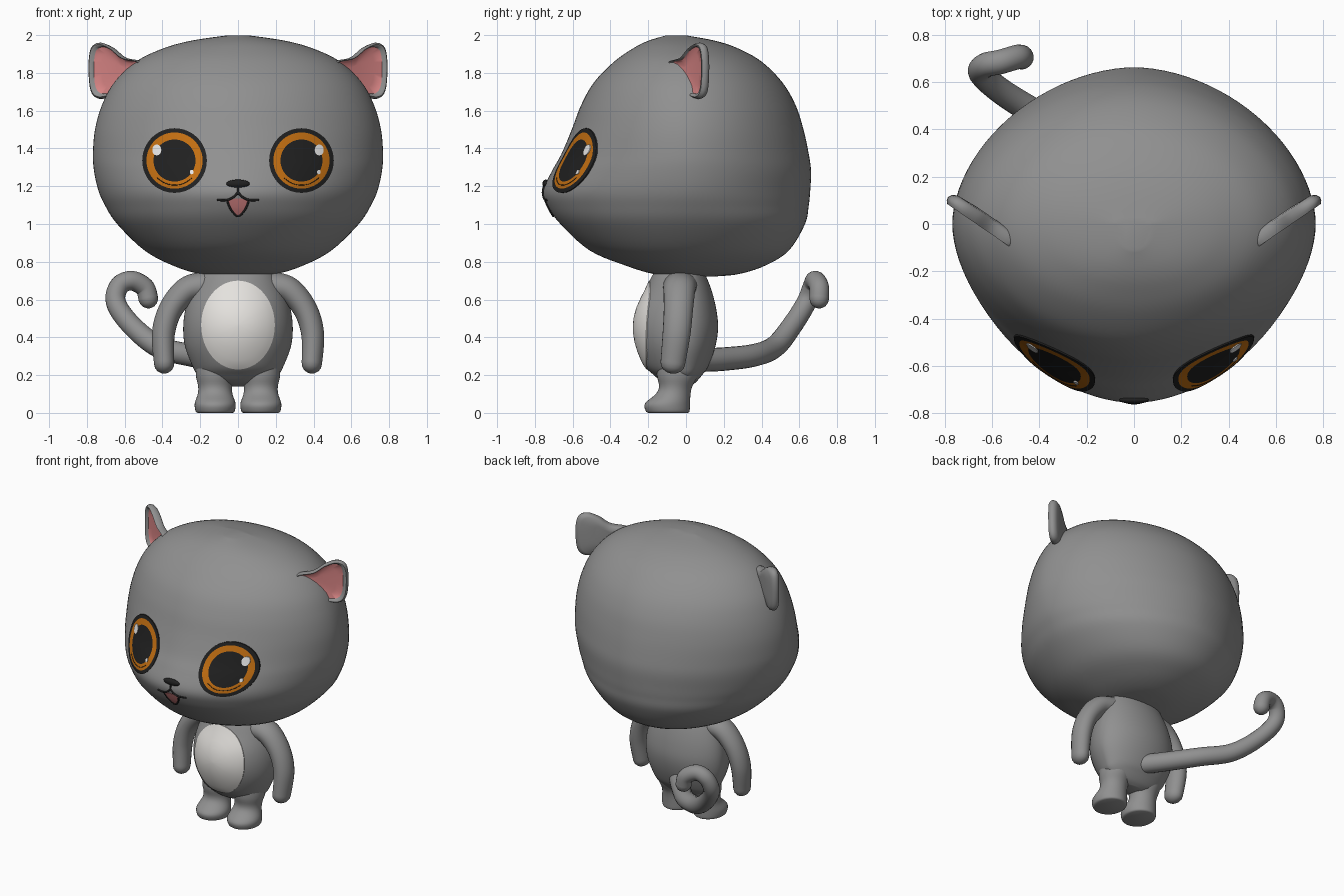
import bpy, bmesh, math
from mathutils import Vector

cube = bpy.data.objects.get("Cube")
if cube:
    bpy.data.objects.remove(cube)


def material(name, r, g, b):
    m = bpy.data.materials.new(name)
    m.use_nodes = True
    m.diffuse_color = (r, g, b, 1)
    node = next(n for n in m.node_tree.nodes if n.type == 'BSDF_PRINCIPLED')
    node.inputs["Base Color"].default_value = (r, g, b, 1)
    node.inputs["Roughness"].default_value = 0.7
    return m


GREY = material("fur grey", 0.28, 0.28, 0.28)
WHITE = material("belly white", 0.78, 0.76, 0.73)
SHINE = material("eye shine white", 0.8, 0.8, 0.8)
BLACK = material("soft black", 0.015, 0.015, 0.015)
ORANGE = material("iris orange", 0.55, 0.16, 0.006)
PINK = material("inner pink", 0.68, 0.23, 0.23)


def spline(pts, steps, closed=False):
    """Smooth curve through points of any dimension."""
    pts = [Vector(p) for p in pts]
    n = len(pts)
    pick = (lambda i: pts[i % n]) if closed else (lambda i: pts[min(max(i, 0), n - 1)])
    out = []
    for i in range(n if closed else n - 1):
        a, b, c, d = (pick(i + k) for k in (-1, 0, 1, 2))
        for k in range(steps):
            t = k / steps
            out.append(b + (c - a) * (t / 2) + (a * 2 - b * 5 + c * 4 - d) * (t * t / 2)
                       + (b * 3 - a - c * 3 + d) * (t ** 3 / 2))
    return out if closed else out + [pts[-1]]


def loft(name, rings, mats, bands=None, sharp=50):
    """Closed skin over equal-length rings; bands gives a material slot per strip."""
    bm = bmesh.new()
    vs = [[bm.verts.new(p) for p in r] for r in rings]
    n = len(rings[0])
    bands = bands or [0] * (len(rings) - 1)
    for j, slot in enumerate(bands):
        for i in range(n):
            k = (i + 1) % n
            bm.faces.new((vs[j][i], vs[j][k], vs[j + 1][k], vs[j + 1][i])).material_index = slot
    bm.faces.new(vs[0]).material_index = bands[0]
    bm.faces.new(vs[-1]).material_index = bands[-1]
    bmesh.ops.recalc_face_normals(bm, faces=bm.faces)
    me = bpy.data.meshes.new(name)
    bm.to_mesh(me)
    bm.free()
    for m in mats:
        me.materials.append(m)
    me.shade_smooth()
    me.set_sharp_from_angle(angle=math.radians(sharp))
    ob = bpy.data.objects.new(name, me)
    bpy.context.collection.objects.link(ob)
    return ob


def body_ring(z, w, front, back, p=2, cx=0, cy=0, n=96):
    """Horizontal superellipse with separate front and back depth."""
    ring = []
    for i in range(n):
        c, s = math.cos(math.tau * i / n), math.sin(math.tau * i / n)
        x = math.copysign(abs(c) ** (2 / p), c)
        y = math.copysign(abs(s) ** (2 / p), s)
        ring.append((cx + w * x, cy + y * (back if s > 0 else front), z))
    return ring


def front_of(rows):
    """Returns a function giving the front surface depth at x, z."""
    def depth(x, z):
        for a, b in zip(rows, rows[1:]):
            if a[0] <= z <= b[0]:
                _, w, f, _, p = a.lerp(b, (z - a[0]) / (b[0] - a[0]))
                return -f * max(0, 1 - (abs(x) / w) ** p) ** (1 / p)
        return 0
    return depth


def tube(name, path, radii, mat, steps=8, n=20, flat=1):
    """Round-ended tube along a smooth path; flat stretches it along y."""
    pts = spline([(*p, r) for p, r in zip(path, radii)], steps)
    pos, rad = [Vector(p[:3]) for p in pts], [p[3] for p in pts]
    last = len(pos) - 1
    side, rings = Vector((0.1, 1, 0.05)), []
    for i in range(last + 1):
        t = (pos[min(i + 1, last)] - pos[max(i - 1, 0)]).normalized()
        side = (side - t * side.dot(t)).normalized()
        up = t.cross(side)
        arcs = [0]
        if i == 0:
            arcs = [-1.5, -1.2, -0.8, -0.4, 0]
        elif i == last:
            arcs = [0, 0.4, 0.8, 1.2, 1.5]
        for a in arcs:
            c, r = pos[i] + t * rad[i] * math.sin(a), rad[i] * math.cos(a)
            rings.append([c + side * (r * flat * math.cos(math.tau * k / n))
                          + up * (r * math.sin(math.tau * k / n)) for k in range(n)])
    return loft(name, rings, [mat])


def oval(a, b, n=64):
    return [(a * math.cos(math.tau * i / n), b * math.sin(math.tau * i / n)) for i in range(n)]


def patch(name, outline, cx, cz, scales, mats, bands, depth, lift=0.005):
    """Thin plate hugging a front surface, built from scaled copies of an outline."""
    scales = scales + [scales[-1]]
    rings = []
    for j, s in enumerate(scales):
        off = -0.004 if j == len(scales) - 1 else lift
        rings.append([(cx + x * s, depth(cx + x * s, cz + z * s) - off, cz + z * s)
                      for x, z in outline])
    return loft(name, rings, mats, bands)


# Head: height, half width, front depth, back depth, roundness
head_rows = spline([
    (.722, .05, .03, .15, 2), (.735, .2, .17, .28, 2), (.78, .345, .32, .42, 2),
    (.86, .495, .51, .545, 2), (1, .64, .665, .63, 1.95), (1.1, .705, .735, .65, 1.87),
    (1.18, .74, .755, .658, 1.83), (1.28, .762, .71, .662, 1.83), (1.37, .768, .66, .65, 1.83),
    (1.5, .757, .605, .622, 1.85), (1.63, .72, .555, .58, 1.87), (1.75, .655, .487, .51, 1.9),
    (1.86, .54, .38, .4, 1.95), (1.93, .395, .28, .275, 2), (1.97, .25, .2, .155, 2),
    (1.997, .07, .11, .01, 2)], 5)
loft("head", [body_ring(*r) for r in head_rows], [GREY], sharp=80)
face = front_of(head_rows)

# Torso and belly plate
torso_rows = spline([
    (.14, .06, .06, .02, 2), (.16, .15, .12, .05, 2), (.2, .213, .17, .085, 2),
    (.25, .242, .22, .12, 2), (.35, .28, .262, .155, 2), (.45, .29, .278, .17, 2),
    (.55, .278, .262, .16, 2), (.65, .245, .215, .135, 2), (.74, .2, .17, .1, 2),
    (.8, .15, .1, .08, 2)], 5)
loft("torso", [body_ring(*r) for r in torso_rows], [GREY], sharp=80)
patch("belly", oval(.195, .235), 0, .465, [.03, .2, .4, .6, .8, .92, 1], [WHITE], None,
      front_of(torso_rows), .004)

# Limbs and ears, both sides; legs: height, half width, centre y, half depth
leg_rows = spline([
    (0, .092, -.095, .105), (.01, .104, -.097, .116), (.05, .108, -.098, .119),
    (.1, .092, -.068, .092), (.14, .09, -.055, .088), (.2, .102, -.045, .108),
    (.28, .1, -.035, .115)], 4)
ear_outline = spline([(.5, 1.85), (.6, 1.882), (.667, 1.935), (.73, 1.96), (.775, 1.93),
                      (.787, 1.82), (.77, 1.69), (.7, 1.665), (.56, 1.74)], 6, closed=True)
ear_mid = Vector((.62, 1.825))


def ear_ring(sx, scale, push):
    ring = []
    for q in ear_outline:
        x, z = ear_mid + (q - ear_mid) * scale
        ring.append((sx * (x + .56 * push), .115 - (.79 - x) * .685 - .82 * push, z))
    return ring


for side, sx in (("left", 1), ("right", -1)):
    loft(side + "_leg", [body_ring(z, w, d, d, cx=sx * .121, cy=cy, n=40)
                         for z, w, cy, d in leg_rows], [GREY], sharp=60)
    tube(side + "_arm", [(sx * .17, -.03, .675), (sx * .27, -.035, .65), (sx * .355, -.04, .55),
                         (sx * .395, -.05, .42), (sx * .391, -.07, .262)],
         [.075, .07, .064, .061, .054], GREY, flat=1.22)
    loft(side + "_ear", [ear_ring(sx, s, d) for s, d in
                         ((.2, -.004), (.6, .0), (.83, .008), (.87, .022), (.93, .025), (.98, .014),
                          (1, 0), (.96, -.018), (.85, -.03), (.4, -.036))],
         [GREY, PINK], [1, 1, 0, 0, 0, 0, 0, 0, 0])

# Tail with a curled tip
tube("tail", [(0, .08, .28), (-.1, .2, .285), (-.25, .36, .305), (-.42, .47, .35),
              (-.56, .56, .46), (-.645, .635, .58), (-.63, .67, .67), (-.565, .685, .7),
              (-.495, .705, .665), (-.475, .705, .605)],
     [.063, .062, .06, .058, .055, .053, .052, .052, .052, .052], GREY)

# Eyes: pupil, iris, dark rim, lower lid line and shine spots
for side, sx in (("left", 1), ("right", -1)):
    patch(side + "_eye", oval(.171, .171), sx * .336, 1.336, [.05, .25, .45, .65, .76, .87, .94, 1],
          [BLACK, ORANGE], [0, 0, 0, 1, 1, 0, 0, 0], face, .007)
    arc = [(sx * .336 + .13 * math.cos(a), 1.336 + .13 * math.sin(a))
           for a in (math.radians(d) for d in range(225, 316, 15))]
    tube(side + "_eye_line", [(x, face(x, z) - .007, z) for x, z in arc], [.002] * 7, BLACK, 4, 8)
    patch(side + "_eye_shine", oval(.024, .029, 20), sx * .43, 1.392, [.1, .6, 1], [SHINE], None,
          face, .012)
    patch(side + "_eye_glint", oval(.01, .012, 16), .428 if sx > 0 else -.245, 1.275, [.2, 1],
          [SHINE], None, face, .012)

# Nose
bpy.ops.mesh.primitive_uv_sphere_add(segments=32, ring_count=16, location=(0, -.743, 1.213))
nose = bpy.context.object
nose.name = "nose"
nose.scale = (.062, .017, .022)
nose.data.materials.append(BLACK)
bpy.ops.object.shade_smooth()

# Mouth: pink opening with dark lines
mouth = spline([(-.054, .036), (0, .05), (.054, .036), (.034, -.01), (0, -.042), (-.034, -.01)],
               5, closed=True)
patch("mouth", [tuple(q) for q in mouth], 0, 1.085, [.1, .5, 1], [PINK], None, face, .004)
lines = {
    "mouth_rim": [(-.056, 1.12), (-.036, 1.075), (0, 1.042), (.036, 1.075), (.056, 1.12)],
    "mouth_seam": [(0, 1.2), (0, 1.175), (0, 1.16)],
    "left_lip": [(0, 1.168), (.025, 1.142), (.06, 1.127), (.106, 1.127)],
    "right_lip": [(0, 1.168), (-.025, 1.142), (-.06, 1.127), (-.106, 1.127)],
}
for name, pts in lines.items():
    tube(name, [(x, face(x, z) - .002, z) for x, z in pts], [.006] * len(pts), BLACK, 5, 10)
